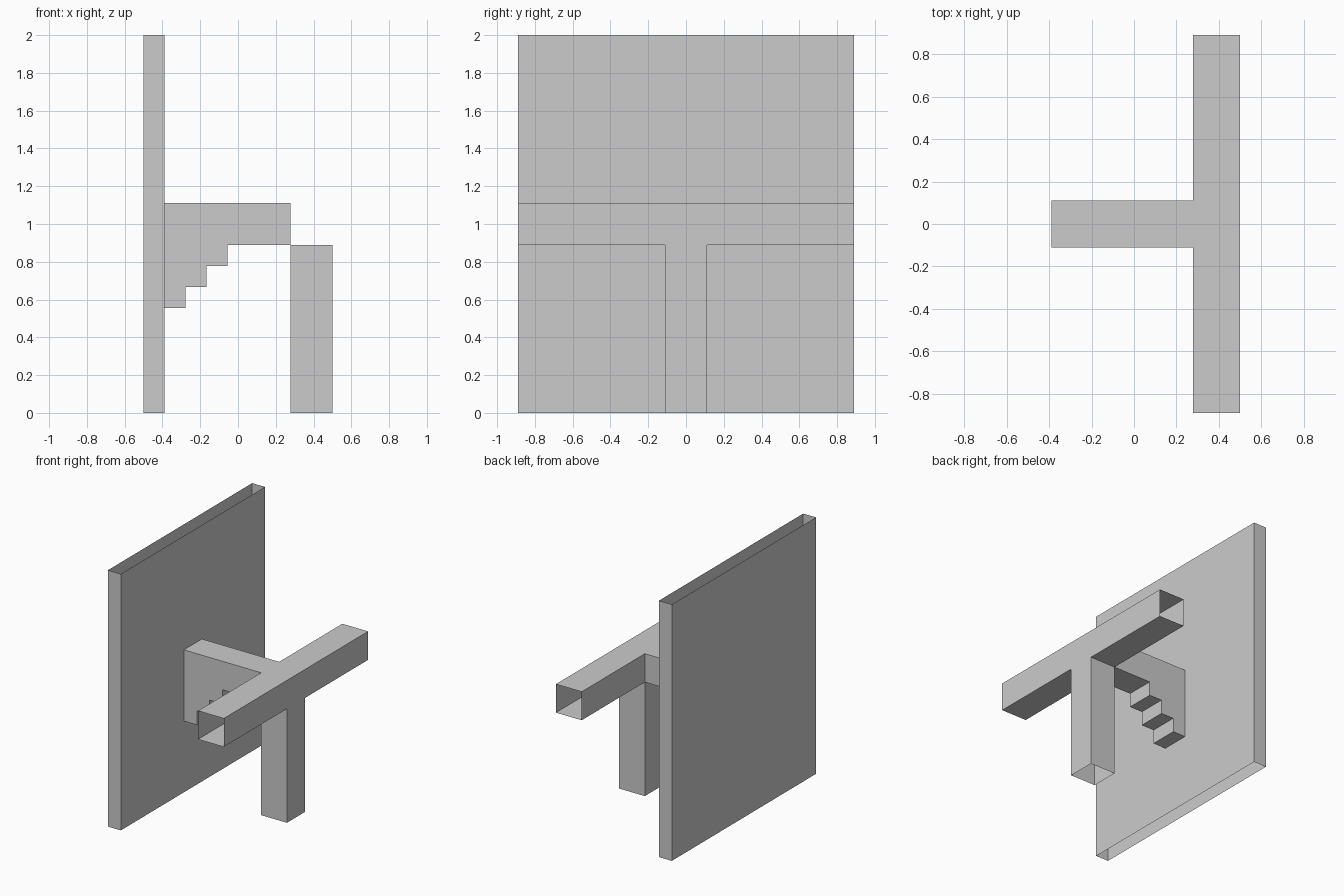
import bpy

if "Cube" in bpy.data.objects:
    bpy.data.objects.remove(bpy.data.objects["Cube"])

U = 1 / 9  # model grid unit


def open_prism(name, profile, axis, lo, hi, caps=(), skip=()):
    """Extrude a closed profile along an axis; ends stay open unless listed in caps."""
    def place(p, t):
        c = list(p)
        c.insert(axis, t)
        return [v * U for v in c]

    n = len(profile)
    verts = [place(p, lo) for p in profile] + [place(p, hi) for p in profile]
    faces = [(i, (i + 1) % n, n + (i + 1) % n, n + i) for i in range(n) if i not in skip]
    if "lo" in caps:
        faces.append(tuple(reversed(range(n))))
    if "hi" in caps:
        faces.append(tuple(range(n, 2 * n)))
    # counter-clockwise profiles face inward when extruded along y
    if axis == 1:
        faces = [tuple(reversed(f)) for f in faces]
    mesh = bpy.data.meshes.new(name)
    mesh.from_pydata(verts, [], faces)
    obj = bpy.data.objects.new(name, mesh)
    bpy.context.collection.objects.link(obj)
    return obj


def rect(a0, a1, b0, b1):
    return [(a0, b0), (a1, b0), (a1, b1), (a0, b1)]


# Tall thin panel, open at top and bottom
open_prism("back_panel", rect(-4.5, -3.5, -8, 8), 2, 0, 18)

# Horizontal beam, open at both ends
open_prism("cross_beam", rect(2.5, 4.5, 8, 10), 1, -8, 8)

# Post under the beam, open at the bottom
open_prism("support_post", rect(2.5, 4.5, -1, 1), 2, 0, 8)

# Arm with stepped bracket joining panel and beam, open where it meets them
stepped = [(-3.5, 10), (-3.5, 5), (-2.5, 5), (-2.5, 6), (-1.5, 6), (-1.5, 7),
           (-0.5, 7), (-0.5, 8), (2.5, 8), (2.5, 10)]
open_prism("stepped_arm", stepped, 1, -1, 1, caps=("lo", "hi"), skip=(0, 8))
